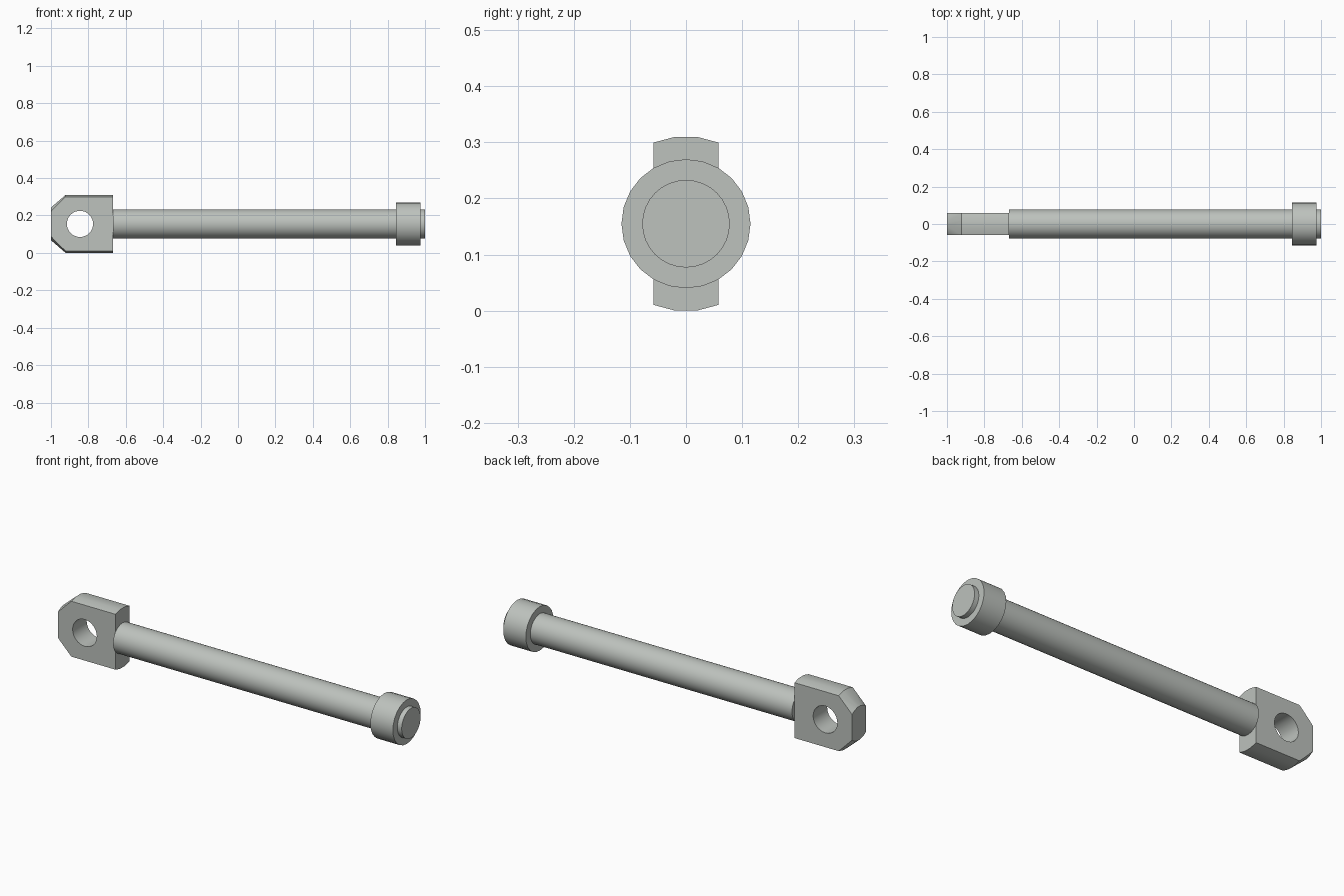
import bpy, bmesh, math

cube = bpy.data.objects.get("Cube")
if cube:
    bpy.data.objects.remove(cube, do_unlink=True)

AXIS_Z = 0.155      # height of the shaft axis
LUG_HALF = 0.058    # half thickness of the flat lug

steel = bpy.data.materials.new("light grey steel")
steel.use_nodes = True
COLOUR = (0.51, 0.54, 0.51, 1.0)
steel.diffuse_color = COLOUR
steel.node_tree.nodes["Principled BSDF"].inputs["Base Color"].default_value = COLOUR


def turned(name, profile, sides, phase=0.0, flats=None):
    """Solid turned about the x axis from (x, radius) points, optionally milled to +-flats in y."""
    bm = bmesh.new()
    rings = []
    for x, r in profile:
        angles = [2 * math.pi * (i + phase) / sides for i in range(sides)]
        rings.append([bm.verts.new((x, r * math.sin(a), r * math.cos(a))) for a in angles])
    for a, b in zip(rings, rings[1:]):
        for i in range(sides):
            j = (i + 1) % sides
            bm.faces.new((a[i], a[j], b[j], b[i]))
    bm.faces.new(rings[0])
    bm.faces.new(rings[-1])
    if flats:
        for s in (-1, 1):
            cut = bmesh.ops.bisect_plane(bm, geom=bm.verts[:] + bm.edges[:] + bm.faces[:],
                                         plane_co=(0, s * flats, 0), plane_no=(0, s, 0),
                                         clear_outer=True)
            edges = [e for e in cut["geom_cut"] if isinstance(e, bmesh.types.BMEdge)]
            bmesh.ops.contextual_create(bm, geom=edges)
    bmesh.ops.recalc_face_normals(bm, faces=bm.faces[:])
    mesh = bpy.data.meshes.new(name)
    bm.to_mesh(mesh)
    bm.free()
    obj = bpy.data.objects.new(name, mesh)
    obj.location.z = AXIS_Z
    mesh.materials.append(steel)
    bpy.context.collection.objects.link(obj)
    return obj


def select_only(obj):
    bpy.ops.object.select_all(action="DESELECT")
    obj.select_set(True)
    bpy.context.view_layer.objects.active = obj


# Shaft, ending in the small tip beyond the collar
shaft = turned("shaft", [(-0.667, 0.078), (1.0, 0.078)], 32)

# Collar near the tip
collar = turned("collar", [(0.845, 0.115), (0.975, 0.115)], 24)

# Lug: chamfered round bar milled flat on both sides
lug = turned("eye_lug", [(-1.0, 0.088), (-0.922, 0.156), (-0.667, 0.156)], 24, 0.5, LUG_HALF)

# Cross hole through the lug
bpy.ops.mesh.primitive_cylinder_add(vertices=32, radius=0.07, depth=0.4,
                                    location=(-0.845, 0, AXIS_Z),
                                    rotation=(math.pi / 2, 0, 0))
cutter = bpy.context.object
cutter.name = "hole_cutter"
cutter.hide_render = True
cutter.data.materials.append(steel)
hole = lug.modifiers.new("cross hole", "BOOLEAN")
hole.operation = "DIFFERENCE"
hole.solver = "EXACT"
hole.object = cutter
select_only(lug)
bpy.ops.object.modifier_apply(modifier=hole.name)
bpy.data.objects.remove(cutter, do_unlink=True)

# Smooth round surfaces, crisp edges
for part in (shaft, collar, lug):
    select_only(part)
    bpy.ops.object.shade_smooth_by_angle(angle=math.radians(30))
